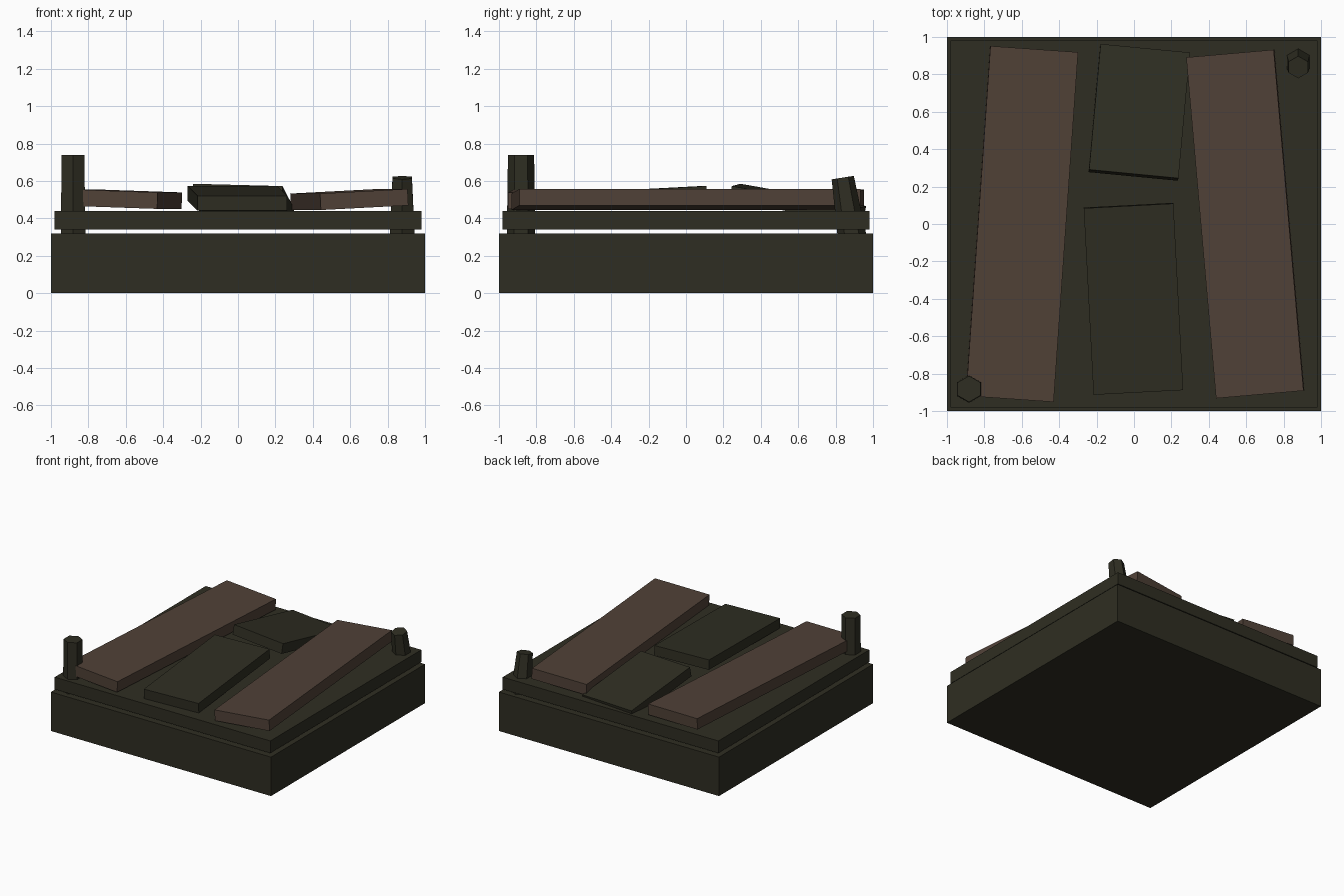
import bpy
from math import radians

if "Cube" in bpy.data.objects:
    bpy.data.objects.remove(bpy.data.objects["Cube"])


def material(name, color):
    m = bpy.data.materials.new(name)
    m.diffuse_color = (*color, 1)
    m.use_nodes = True
    m.node_tree.nodes["Principled BSDF"].inputs["Base Color"].default_value = m.diffuse_color
    return m


dark = material("dark olive", (0.028, 0.027, 0.016))
brown = material("worn brown", (0.080, 0.053, 0.038))


def finish(name, mat):
    ob = bpy.context.object
    ob.name = name
    ob.data.materials.append(mat)
    return ob


def box(name, center, size, mat, tilt=(0, 0, 0)):
    bpy.ops.mesh.primitive_cube_add(size=1, location=center,
                                    rotation=[radians(a) for a in tilt])
    ob = finish(name, mat)
    ob.scale = size
    return ob


def post(name, center, r_bottom, r_top, height, lean=0):
    # hexagonal peg with two corners facing front and back
    bpy.ops.mesh.primitive_cone_add(vertices=6, radius1=r_bottom, radius2=r_top,
                                    depth=height, location=center,
                                    rotation=(radians(lean), 0, 0))
    return finish(name, mat=dark)


# base block and the slab floating just above it
box("base_block", (0, 0, 0.16), (2, 2, 0.32), dark)
box("upper_slab", (0, 0, 0.39), (1.96, 1.96, 0.10), dark)

# long brown planks, each dipping towards the middle
box("left_plank", (-0.60, 0, 0.503), (0.47, 1.875, 0.088), brown, (0, 2, -4))
box("right_plank", (0.595, 0, 0.501), (0.47, 1.83, 0.088), brown, (0, -3, 5))

# short dark boards lying between the planks
box("front_board", (-0.003, -0.40, 0.507), (0.48, 1.0, 0.08), dark, (3, 0, 3))
box("back_board", (0.028, 0.597, 0.480), (0.48, 0.685, 0.08), dark, (-10, 1.5, -5.5))

# corner posts: one upright, one shorter and leaning
post("front_left_post", (-0.882, -0.882, 0.52), 0.076, 0.070, 0.44)
post("back_right_post", (0.878, 0.863, 0.460), 0.077, 0.060, 0.32, 9)
